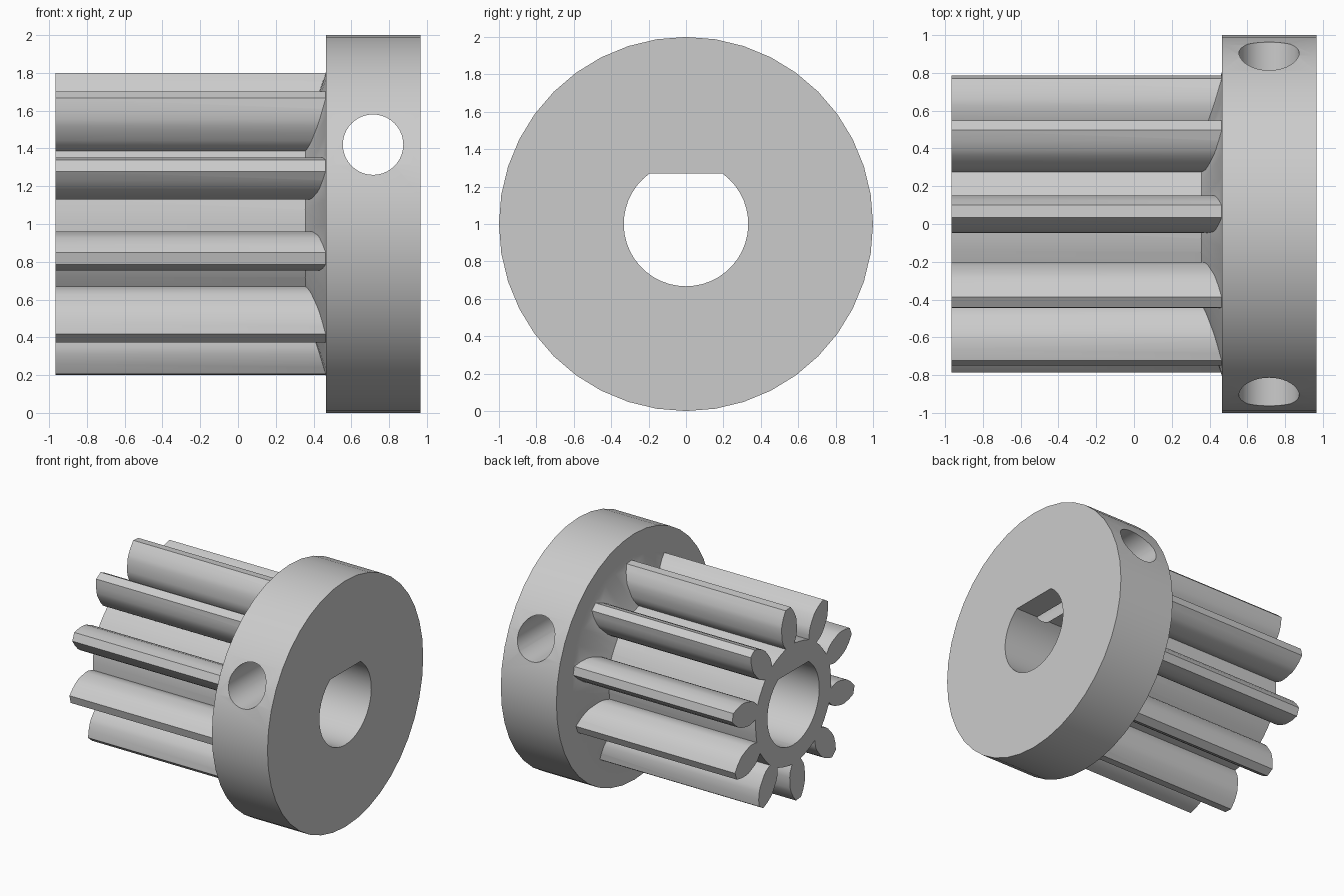
import bpy, bmesh, math
from mathutils import Matrix

cube = bpy.data.objects.get("Cube")
if cube:
    bpy.data.objects.remove(cube, do_unlink=True)

AXIS_Z = 1.0      # height of the shaft axis
TEETH = 10
ROOT = 0.485      # hub radius between teeth

grey = bpy.data.materials.new("plain grey")
grey.use_nodes = True
grey.diffuse_color = (0.6, 0.6, 0.6, 1)
grey.node_tree.nodes["Principled BSDF"].inputs["Base Color"].default_value = (0.6, 0.6, 0.6, 1)


def arc(radius, start, end, steps):
    """Points along an arc in the (y, z) plane."""
    angles = [start + (end - start) * i / steps for i in range(steps + 1)]
    return [(radius * math.cos(a), radius * math.sin(a)) for a in angles]


def circle(radius, sides=40):
    return arc(radius, 0, math.tau, sides)[:-1]


def loft(name, rings, matrix):
    """Solid through matching (x, outline) rings, capped at both ends."""
    bm = bmesh.new()
    loops = [[bm.verts.new((x, y, z)) for y, z in pts] for x, pts in rings]
    for a, b in zip(loops, loops[1:]):
        for i in range(len(a)):
            j = (i + 1) % len(a)
            bm.faces.new((a[i], a[j], b[j], b[i]))
    bm.faces.new(loops[0])
    bm.faces.new(loops[-1])
    bmesh.ops.recalc_face_normals(bm, faces=bm.faces)
    bm.transform(matrix)
    mesh = bpy.data.meshes.new(name)
    bm.to_mesh(mesh)
    bm.free()
    mesh.materials.append(grey)
    obj = bpy.data.objects.new(name, mesh)
    bpy.context.collection.objects.link(obj)
    return obj


def combine(target, tool, operation):
    """Apply a boolean and discard the tool."""
    mod = target.modifiers.new(operation.lower(), "BOOLEAN")
    mod.operation, mod.object, mod.solver = operation, tool, "EXACT"
    bpy.context.view_layer.objects.active = target
    bpy.ops.object.modifier_apply(modifier=mod.name)
    bpy.data.objects.remove(tool, do_unlink=True)


def gear_outline():
    # half tooth: (radius, half width), undercut at the root
    flank = [(ROOT, 0.055), (0.51, 0.071), (0.54, 0.087), (0.575, 0.095), (0.62, 0.0965),
             (0.667, 0.0965), (0.7, 0.088), (0.75, 0.066), (0.799, 0.033)]
    tooth = [(r, -w) for r, w in flank] + [(r, w) for r, w in reversed(flank)]
    pitch = math.tau / TEETH
    root_half = math.atan2(flank[0][1], ROOT)
    pts = []
    for k in range(TEETH):
        a = math.radians(13.2) + k * pitch
        c, s = math.cos(a), math.sin(a)
        pts += [(r * c - w * s, r * s + w * c) for r, w in tooth]
        pts += arc(ROOT, a + root_half, a + pitch - root_half, 3)[1:-1]
    return pts


lift = Matrix.Translation((0, 0, AXIS_Z))

# Toothed barrel
outline = gear_outline()
pinion = loft("flanged_pinion", [(-0.965, outline), (0.5, outline)], lift)

# Flange with a conical shoulder closing the tooth gaps
flange = loft("flange", [(0.355, circle(ROOT - 0.003)), (0.465, circle(0.803)),
                         (0.4651, circle(1.0)), (0.965, circle(1.0))], lift)
combine(pinion, flange, "UNION")

# Bore with a flat on its upper side
flat = math.asin(0.27 / 0.333)
d_shape = arc(0.333, math.pi - flat, math.tau + flat, 36)
combine(pinion, loft("bore_cutter", [(-1.2, d_shape), (1.2, d_shape)], lift), "DIFFERENCE")

# Cross hole through the flange, above the bore
across = Matrix.Translation((0.715, 0, 1.42)) @ Matrix.Rotation(math.pi / 2, 4, "Z")
hole = circle(0.16)
combine(pinion, loft("hole_cutter", [(-1.2, hole), (1.2, hole)], across), "DIFFERENCE")

bpy.ops.object.select_all(action="DESELECT")
pinion.select_set(True)
bpy.context.view_layer.objects.active = pinion
bpy.ops.object.shade_smooth_by_angle(angle=math.radians(30))
